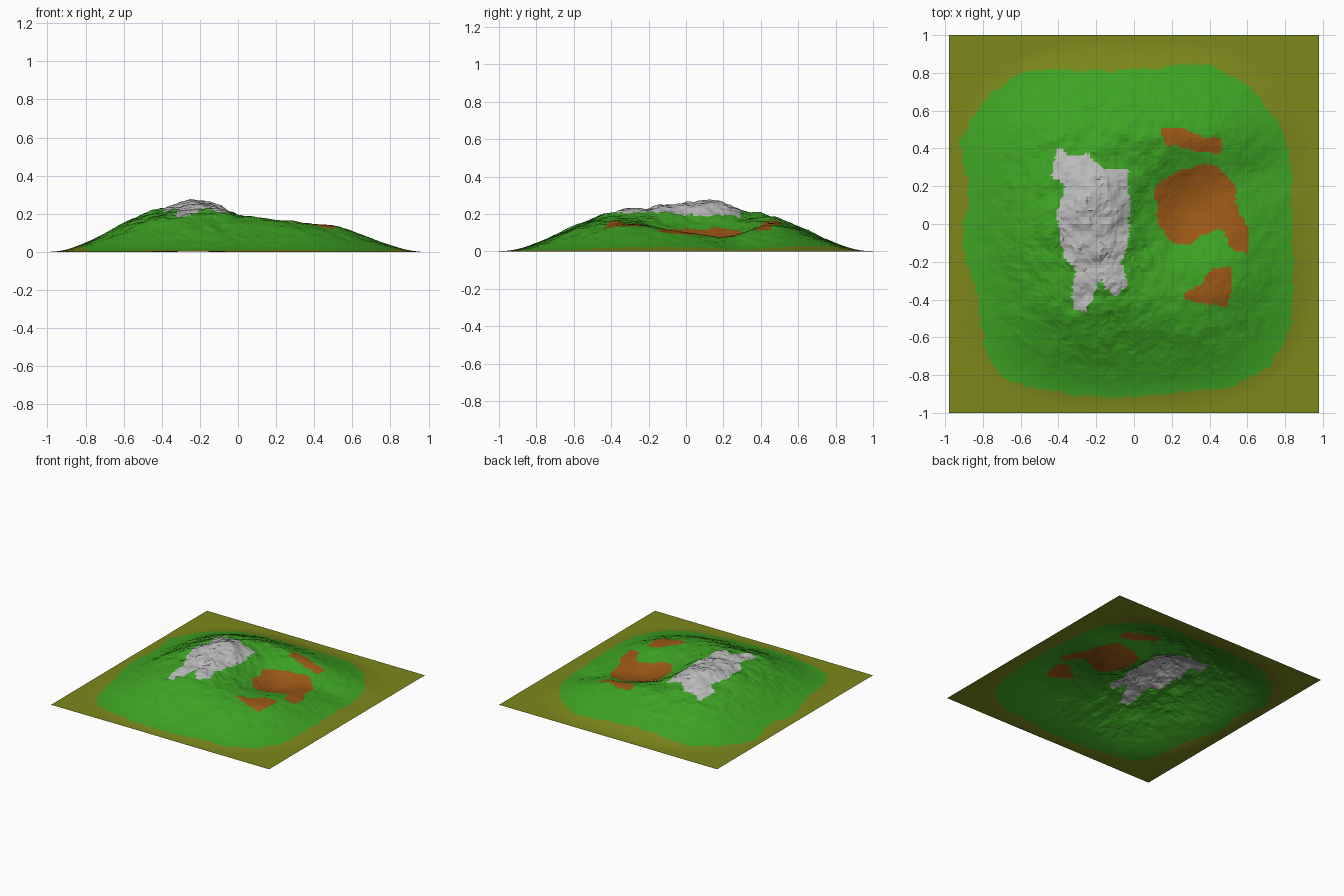
import bpy, bmesh, math
from mathutils import Vector, noise

if "Cube" in bpy.data.objects:
    bpy.data.objects.remove(bpy.data.objects["Cube"])

N = 110            # grid cells per side
HX, HY = 0.98, 1.0


def smooth(a, b, v):
    t = max(0.0, min(1.0, (v - a) / (b - a)))
    return t * t * (3 - 2 * t)


def bump(x, y, cx, cy, sx, sy):
    return math.exp(-0.5 * (((x - cx) / sx) ** 2 + ((y - cy) / sy) ** 2))


def fbm(x, y, freq, octaves=5):
    return noise.fractal(Vector((x * freq + 3.1, y * freq + 7.7, 0.4)), 0.9, 2.0, octaves)


def height(x, y):
    # rounded-square island
    r = (abs(x) ** 3 + abs(y) ** 3) ** (1 / 3)
    edge = 1 - smooth(0.43, 0.99, r)
    h = 0.152 * edge
    # long ridge with two summits and two arms around the basin
    h += 0.085 * bump(x, y, -0.22, -0.02, 0.25 if x < -0.22 else 0.17, 0.34)
    h += 0.038 * bump(x, y, -0.2, 0.15, 0.1, 0.1)
    h += 0.016 * bump(x, y, -0.18, -0.2, 0.12, 0.12)
    h += 0.024 * (bump(x, y, 0.12, 0.42, 0.13, 0.1) + bump(x, y, 0.12, -0.36, 0.15, 0.12))
    # sunken basin opening towards the east
    h -= 0.09 * bump(x, y, 0.31, 0.1, 0.16, 0.17)
    h -= 0.045 * bump(x, y, 0.62, 0.27, 0.15, 0.12)
    h -= 0.014 * bump(x, y, 0.65, -0.05, 0.12, 0.15)
    # ruggedness, calm on the basin floor and at the shore
    calm = 1 - 0.9 * bump(x, y, 0.33, 0.1, 0.15, 0.15)
    crag = bump(x, y, -0.2, 0, 0.22, 0.36)
    h += edge * calm * (0.010 + 0.012 * crag) * fbm(x, y, 4.5)
    h += min(1, 2 * edge) * calm * (0.004 + 0.010 * crag) * fbm(x, y, 15, 3)
    return max(0.0, h)


def inside(x, y, poly):
    hit = False
    for (ax, ay), (bx, by) in zip(poly, poly[1:] + poly[:1]):
        if (ay > y) != (by > y) and x < (bx - ax) * (y - ay) / (by - ay) + ax:
            hit = not hit
    return hit


# outlines of the coloured ground cover
ROCK = [(-.41, .40), (-.34, .36), (-.24, .37), (-.16, .30), (-.03, .28), (-.02, .05), (-.03, -.12),
        (-.07, -.2), (-.03, -.34), (-.1, -.38), (-.18, -.29), (-.25, -.46), (-.33, -.46),
        (-.31, -.25), (-.38, -.15), (-.41, .05), (-.37, .2), (-.44, .26)]
SOIL = [
    [(.12, .22), (.24, .29), (.43, .32), (.52, .22), (.57, .05), (.61, -.02), (.61, -.15),
     (.54, -.15), (.46, -.03), (.36, -.07), (.3, -.11), (.2, -.1), (.12, .02)],
    [(.15, .5), (.26, .5), (.46, .44), (.46, .37), (.38, .37), (.15, .43)],
    [(.27, -.36), (.36, -.31), (.4, -.24), (.51, -.23), (.51, -.43), (.4, -.43), (.27, -.39)],
]
GRASS = [(-.92, .44), (-.86, .55), (-.75, .7), (-.58, .81), (-.1, .81), (.38, .85), (.62, .72),
         (.78, .5), (.83, .3), (.84, -.3), (.83, -.55), (.72, -.75), (.52, -.86), (.1, -.91),
         (-.3, -.91), (-.68, -.83), (-.78, -.7), (-.83, -.4), (-.9, -.1), (-.88, .2)]


def cover(x, y):
    jx, jy = x + 0.015 * fbm(x, y, 14, 3), y + 0.015 * fbm(y, x, 14, 3)
    if inside(jx, jy, ROCK):
        return 2
    if any(inside(jx, jy, p) for p in SOIL):
        return 3
    return 1 if inside(jx, jy, GRASS) else 0


# terrain sheet
bm = bmesh.new()
bmesh.ops.create_grid(bm, x_segments=N, y_segments=N, size=1)
for v in bm.verts:
    x, y = v.co.x * HX, v.co.y * HY
    v.co = (x, y, height(x, y))
bmesh.ops.triangulate(bm, faces=bm.faces[:])
for f in bm.faces:
    c = f.calc_center_median()
    f.material_index = cover(c.x, c.y)

mesh = bpy.data.meshes.new("terrain")
bm.to_mesh(mesh)
bm.free()
for name, col in (("shore", (.205, .243, .011)), ("grass", (.047, .37, .017)),
                  ("rock", (.5, .5, .5)), ("soil", (.33, .098, .008))):
    mat = bpy.data.materials.new(name)
    mat.diffuse_color = (*col, 1)
    mat.use_nodes = True
    mat.node_tree.nodes["Principled BSDF"].inputs["Base Color"].default_value = mat.diffuse_color
    mesh.materials.append(mat)
bpy.context.collection.objects.link(bpy.data.objects.new("terrain", mesh))
